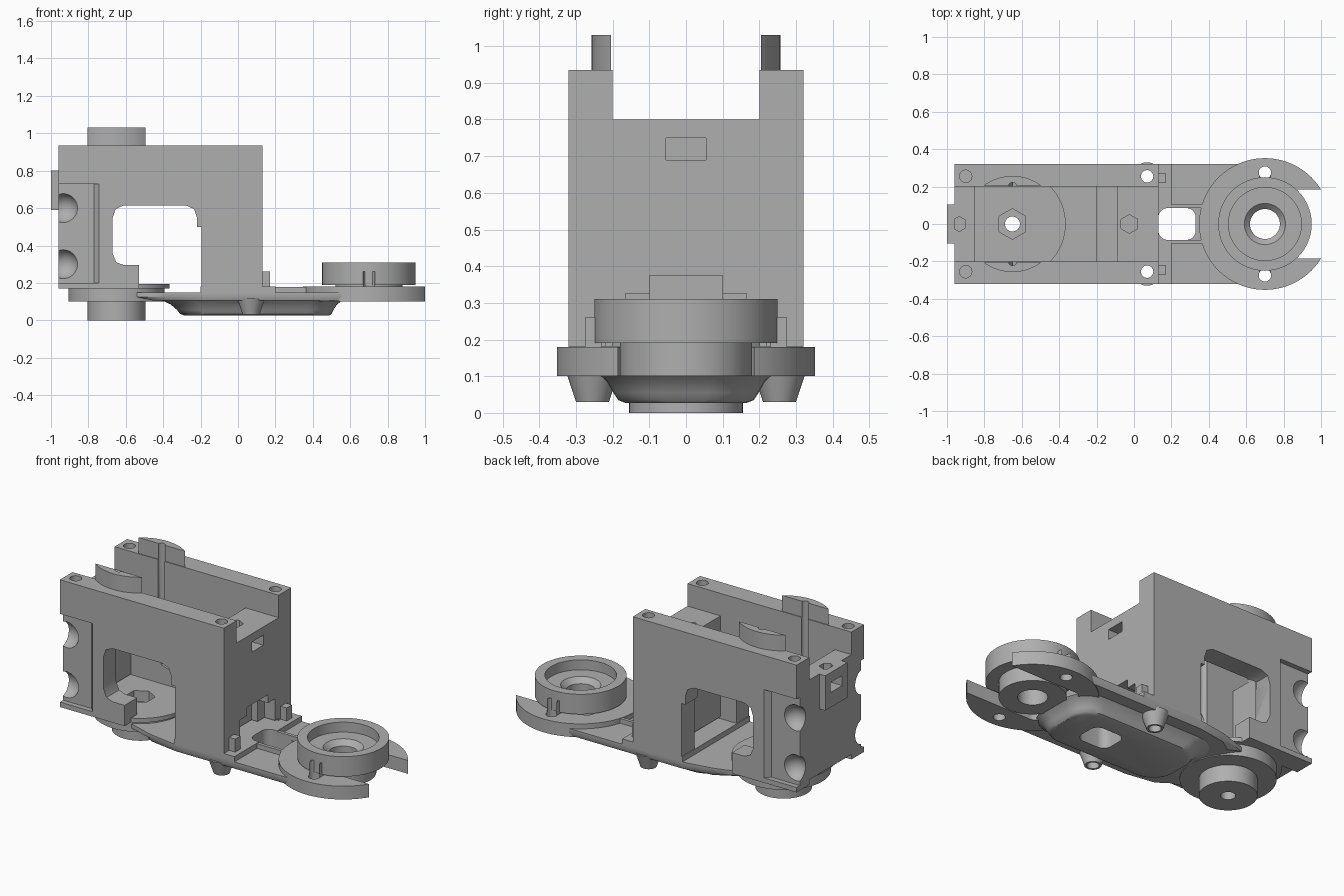
import bpy, bmesh, math
from mathutils import Matrix, Vector

if "Cube" in bpy.data.objects:
    bpy.data.objects.remove(bpy.data.objects["Cube"])

grey = bpy.data.materials.new("plain grey")
grey.use_nodes = True
COLOUR = (0.43, 0.43, 0.43, 1)
grey.diffuse_color = COLOUR
grey.node_tree.nodes["Principled BSDF"].inputs["Base Color"].default_value = COLOUR


def make(name, bm):
    bmesh.ops.recalc_face_normals(bm, faces=bm.faces)
    me = bpy.data.meshes.new(name)
    bm.to_mesh(me)
    bm.free()
    me.materials.append(grey)
    ob = bpy.data.objects.new(name, me)
    bpy.context.scene.collection.objects.link(ob)
    return ob


def loft(name, rings):
    """Closed solid through rings with equal point counts."""
    bm = bmesh.new()
    loops = [[bm.verts.new(p) for p in ring] for ring in rings]
    for a, b in zip(loops, loops[1:]):
        for i in range(len(a)):
            j = (i + 1) % len(a)
            bm.faces.new((a[i], a[j], b[j], b[i]))
    bm.faces.new(loops[0])
    bm.faces.new(loops[-1])
    return make(name, bm)


def box(name, x0, x1, y0, y1, z0, z1):
    ring = [(x0, y0), (x1, y0), (x1, y1), (x0, y1)]
    return loft(name, [[(x, y, z) for x, y in ring] for z in (z0, z1)])


def cyl(name, x, y, z0, z1, r, n=32, r_top=None):
    bm = bmesh.new()
    bmesh.ops.create_cone(bm, cap_ends=True, segments=n, radius1=r,
                          radius2=r if r_top is None else r_top, depth=z1 - z0,
                          matrix=Matrix.Translation((x, y, (z0 + z1) / 2)))
    return make(name, bm)


def ball(x, y, z, r):
    bm = bmesh.new()
    bmesh.ops.create_uvsphere(bm, u_segments=24, v_segments=12, radius=r,
                              matrix=Matrix.Translation((x, y, z)))
    return make("cutter", bm)


def lathe(name, x, profile, n=64):
    """Revolve a closed (radius, height) profile about a vertical axis."""
    bm = bmesh.new()
    rings = []
    for k in range(n):
        a = 2 * math.pi * k / n
        rings.append([bm.verts.new((x + r * math.cos(a), r * math.sin(a), z)) for r, z in profile])
    for k in range(n):
        a, b = rings[k], rings[(k + 1) % n]
        for i in range(len(a)):
            j = (i + 1) % len(a)
            bm.faces.new((a[i], a[j], b[j], b[i]))
    return make(name, bm)


def rounded(x0, x1, hw, rad, z, n=8):
    """Rounded rectangle ring, symmetric in y."""
    pts = []
    for cx, cy, start in ((x1 - rad, hw - rad, 0), (x0 + rad, hw - rad, 1),
                          (x0 + rad, rad - hw, 2), (x1 - rad, rad - hw, 3)):
        for k in range(n + 1):
            a = (start + k / n) * math.pi / 2
            pts.append((cx + rad * math.cos(a), cy + rad * math.sin(a), z))
    return pts


def cut(ob, *cutters):
    """Subtract cutters, bake the result and remove them."""
    for c in cutters:
        m = ob.modifiers.new("cut", "BOOLEAN")
        m.operation, m.solver, m.object = "DIFFERENCE", "EXACT", c
    bpy.context.view_layer.update()
    dg = bpy.context.evaluated_depsgraph_get()
    me = bpy.data.meshes.new_from_object(ob.evaluated_get(dg))
    ob.modifiers.clear()
    ob.data = me
    for c in cutters:
        bpy.data.objects.remove(c)
    return ob


def smooth(*obs):
    bpy.ops.object.select_all(action="DESELECT")
    for ob in obs:
        ob.select_set(True)
    bpy.context.view_layer.objects.active = obs[0]
    bpy.ops.object.shade_smooth_by_angle(angle=math.radians(35))


WHEEL, PIVOT = 0.70, -0.65
parts = []

# Side walls with the big window, corner recess, sockets and screw holes
wall = [(-.96, .17), (-.53, .17), (-.53, .295), (-.61, .295), (-.65, .31), (-.67, .355),
        (-.67, .55), (-.655, .595), (-.61, .615), (-.28, .615), (-.235, .595), (-.22, .55),
        (-.22, .5), (-.195, .5), (-.195, .18), (.13, .18), (.13, .935), (-.96, .935)]
for s, side in ((-1, "front"), (1, "back")):
    ob = loft(side + "_wall", [[(x, s * y, z) for x, z in wall] for y in (.2, .32)])
    recess = [(-1.1, .29), (-.77, .29), (-.735, .33), (-1.1, .33)]
    cut(ob,
        loft("cutter", [[(x, s * y, z) for x, y in recess] for z in (.2, .73)]),
        ball(-.935, s * .31, .6, .08), ball(-.935, s * .31, .3, .08),
        cyl("cutter", -.9, s * .255, .75, 1.1, .033),
        cyl("cutter", .07, s * .255, 0, 1.1, .033),
        cyl("cutter", PIVOT, s * .2, .4, 1.1, .022))
    parts.append(ob)
    # Raised curved boss on top of the wall
    boss = cyl(side + "_boss", PIVOT, 0, .93, 1.03, .257, 64)
    cut(boss, box("cutter", -2, 2, -s * 1, s * .205, .8, 1.2),
        cyl("cutter", PIVOT, s * .2, .8, 1.1, .022))
    parts.append(boss)

# End blocks with nut slots
ob = box("left_end_block", -.09, .13, -.205, .205, .195, .80)
cut(ob, box("cutter", -.08, .2, -.055, .055, .69, .75),
    cyl("cutter", -.025, 0, .7, .9, .05, 6),
    box("cutter", .02, .2, -.1, .1, .1, .375),
    box("cutter", .06, .2, -.165, .165, .1, .325))
parts.append(ob)
ob = box("right_end_block", -.96, -.85, -.205, .205, .2, .80)
cut(ob, box("cutter", -1.1, -.9, -.055, .055, .68, .74), cyl("cutter", -.935, 0, .7, .9, .04, 6))
parts.append(ob)
ob = box("right_end_pad", -1, -.96, -.105, .105, .59, .80)
cut(ob, box("cutter", -1.1, -.9, -.055, .055, .68, .74))
parts.append(ob)

# Pivot hub under the body
ob = lathe("pivot_hub", PIVOT, [(.04, 0), (.155, 0), (.155, .1), (.257, .1), (.257, .17),
                                (.285, .17), (.285, .195), (.04, .195)])
cut(ob, cyl("cutter", PIVOT, 0, .13, .3, .082, 6))
parts.append(ob)

# Arm plate with its raised pad
half = [(.56, .32), (-.2, .32), (-.38, .29), (-.54, .24)]
outline = half + [(x, -y) for x, y in reversed(half)]
low = [(max(x, -.45), y * .97) for x, y in outline]
plate = loft("arm_plate", [[(x, y, .105) for x, y in low], [(x, y, .125) for x, y in outline],
                           [(x, y, .15) for x, y in outline]])
pad = box("body_pad", -.2, .2, -.32, .32, .15, .182)
# Rounded belly under the plate
belly = loft("arm_belly", [rounded(x0, x1, w, r, z) for x0, x1, w, r, z in
                           ((-.41, .56, .24, .16, .108), (-.36, .53, .215, .15, .085),
                            (-.325, .51, .198, .14, .055), (-.31, .50, .185, .13, .035),
                            (-.29, .49, .165, .12, .027))])
for ob in (plate, pad, belly):
    cutters = [loft("cutter", [rounded(.13, .33, .085, .05, z) for z in (-.1, .4)])]
    cutters += [cyl("cutter", .07, s * .255, -.1, .5, .033) for s in (-1, 1)]
    if ob is plate:
        cutters.append(loft("cutter", [rounded(.515, 1.3, .185, .05, z) for z in (0, .4)]))
    parts.append(cut(ob, *cutters))

for s, side in ((-1, "front"), (1, "back")):
    # Hollow cone around the screw hole, guide rail and locating peg
    ob = cyl(side + "_screw_boss", .07, s * .255, .03, .12, .045, 32, .075)
    parts.append(cut(ob, cyl("cutter", .07, s * .255, -.1, .5, .033)))
    box(side + "_guide_rail", .13, .46, min(s * .085, s * .105), max(s * .085, s * .105), .14, .178)
    box(side + "_peg", .13, .17, min(s * .22, s * .27), max(s * .22, s * .27), .14, .26)
    # Lug beside the wheel ring
    ob = box(side + "_lug", WHEEL - .033, WHEEL + .033, min(s * .23, s * .275),
             max(s * .23, s * .275), .17, .26)
    parts.append(cut(ob, cyl("cutter", WHEEL, s * .275, 0, .5, .033)))

# Open fork around the wheel ring
fork = cyl("fork", WHEEL, 0, .1, .18, .352, 96)
cut(fork, loft("cutter", [rounded(.515, 1.3, .185, .05, z) for z in (0, .4)]),
    box("cutter", 1.0, 1.3, -1, 1, 0, .4),
    cyl("cutter", WHEEL, .275, 0, .5, .033), cyl("cutter", WHEEL, -.275, 0, .5, .033))
parts.append(fork)

# Wheel ring with dished top and centre hole
parts.append(lathe("wheel_ring", WHEEL, [(.08, .1), (.18, .1), (.18, .19), (.25, .19), (.25, .31),
                                         (.195, .31), (.195, .25), (.11, .25), (.08, .22)], 96))
smooth(*parts)
